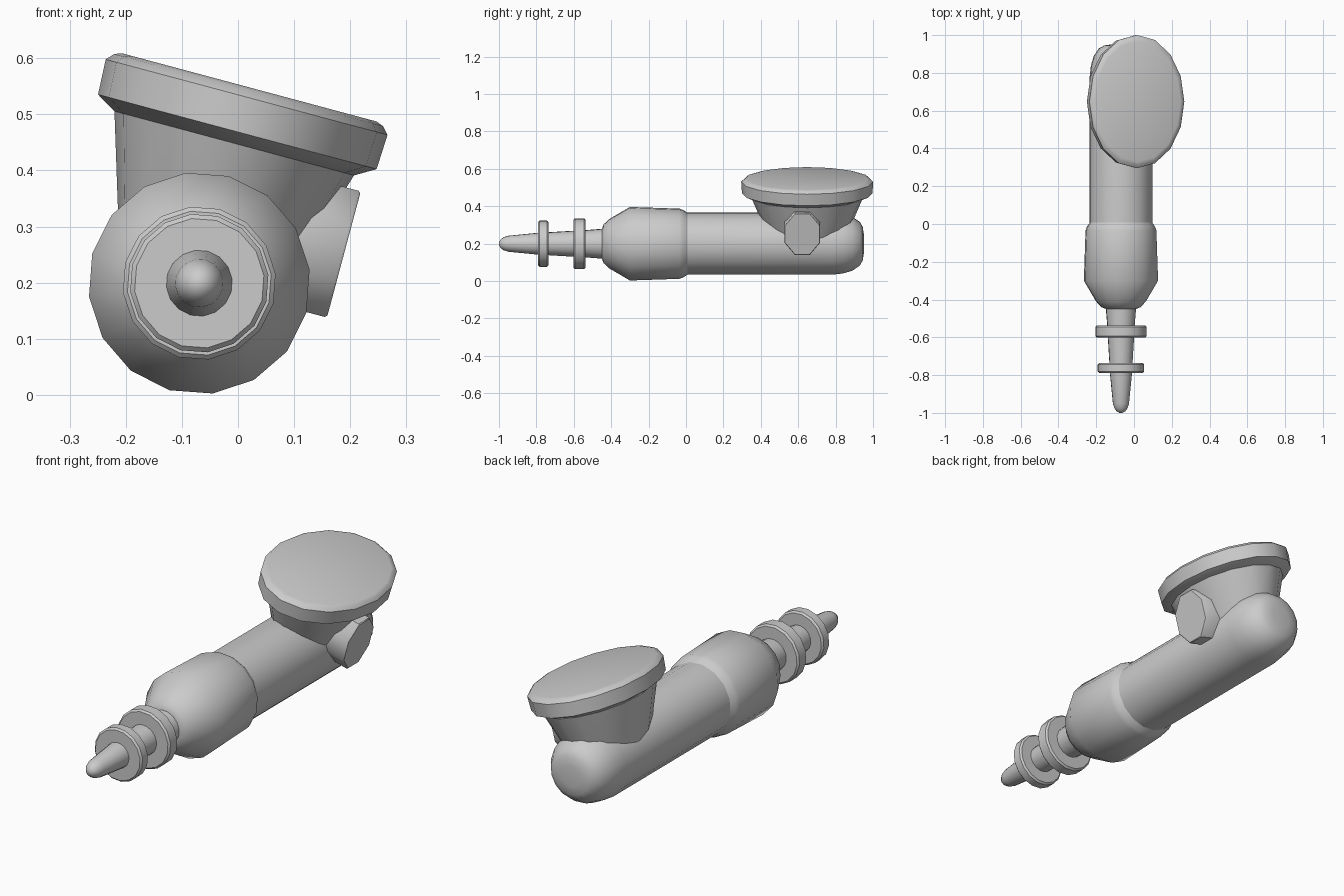
import bpy, bmesh, math
from mathutils import Matrix, Vector

if "Cube" in bpy.data.objects:
    bpy.data.objects.remove(bpy.data.objects["Cube"], do_unlink=True)

grey = bpy.data.materials.new("plain grey")
grey.use_nodes = True
COLOUR = (0.6, 0.6, 0.6, 1)
grey.diffuse_color = COLOUR
grey.node_tree.nodes["Principled BSDF"].inputs["Base Color"].default_value = COLOUR


def lathe(name, profile, matrix, sides=16, offset=0.0, stretch=1.0):
    """Sweep (height, radius) pairs round local z, with local y stretched."""
    bm = bmesh.new()
    rings = []
    for h, r in profile:
        ring = []
        for i in range(sides):
            a = offset + math.tau * i / sides
            ring.append(bm.verts.new((r * math.cos(a), r * stretch * math.sin(a), h)))
        rings.append(ring)
    for low, high in zip(rings, rings[1:]):
        for i in range(sides):
            j = (i + 1) % sides
            bm.faces.new((low[i], low[j], high[j], high[i]))
    bm.faces.new(rings[0][::-1])
    bm.faces.new(rings[-1])
    bmesh.ops.recalc_face_normals(bm, faces=bm.faces)
    mesh = bpy.data.meshes.new(name)
    bm.to_mesh(mesh)
    bm.free()
    mesh.materials.append(grey)
    ob = bpy.data.objects.new(name, mesh)
    bpy.context.collection.objects.link(ob)
    ob.matrix_world = matrix
    bpy.ops.object.select_all(action='DESELECT')
    ob.select_set(True)
    bpy.context.view_layer.objects.active = ob
    bpy.ops.object.shade_smooth_by_angle(angle=math.radians(40))
    return ob


def disc(y0, y1, r, b=0.008):
    """Profile of a ring with softened rims."""
    return [(y0, r - b), (y0 + b, r), (y1 - b, r), (y1, r - b)]


# Handle parts share one axis running front to back
axis = Matrix.Translation((-0.069, 0, 0.199)) @ Matrix.Rotation(-math.pi / 2, 4, 'X')
turn = math.radians(-7)

lathe("nozzle_tip", [(-1, 0.008), (-0.992, 0.023), (-0.975, 0.035), (-0.95, 0.043),
                     (-0.78, 0.06)], axis, offset=turn)
lathe("neck", [(-0.78, 0.059), (-0.6, 0.07), (-0.54, 0.073), (-0.43, 0.082)],
      axis, offset=turn)
lathe("front_ring", disc(-0.79, -0.735, 0.124), axis, offset=turn)
lathe("rear_ring", disc(-0.602, -0.537, 0.137), axis, offset=turn)
lathe("collar", [(-0.45, 0.08), (-0.44, 0.105), (-0.41, 0.133), (-0.3, 0.198),
                 (-0.035, 0.189), (-0.015, 0.182), (0.01, 0.165)], axis, offset=turn)
lathe("handle", [(-0.05, 0.167), (0.78, 0.167), (0.84, 0.16), (0.89, 0.145),
                 (0.93, 0.117), (0.945, 0.09), (0.951, 0.05)], axis, offset=turn)

# Oval head, tilted sideways
head = Matrix.Translation((0.02, 0.648, 0.548)) @ Matrix.Rotation(math.radians(15), 4, 'Y')
STRETCH = 1.357
lathe("head_cone", [(-0.35, 0.142), (-0.26, 0.173), (-0.1, 0.222)], head, stretch=STRETCH)
lathe("head_rim", [(-0.105, 0.218), (-0.082, 0.257), (-0.018, 0.26), (-0.005, 0.248),
                   (0, 0.235)], head, stretch=STRETCH)

# Octagonal button on the low side of the head
side = head @ Matrix.Translation((0, -0.026, -0.244)) @ Matrix.Rotation(math.pi / 2, 4, 'Y')
lathe("side_button", [(0.1, 0.126), (0.236, 0.126), (0.24, 0.122)], side,
      sides=8, offset=math.pi / 8, stretch=0.82)
